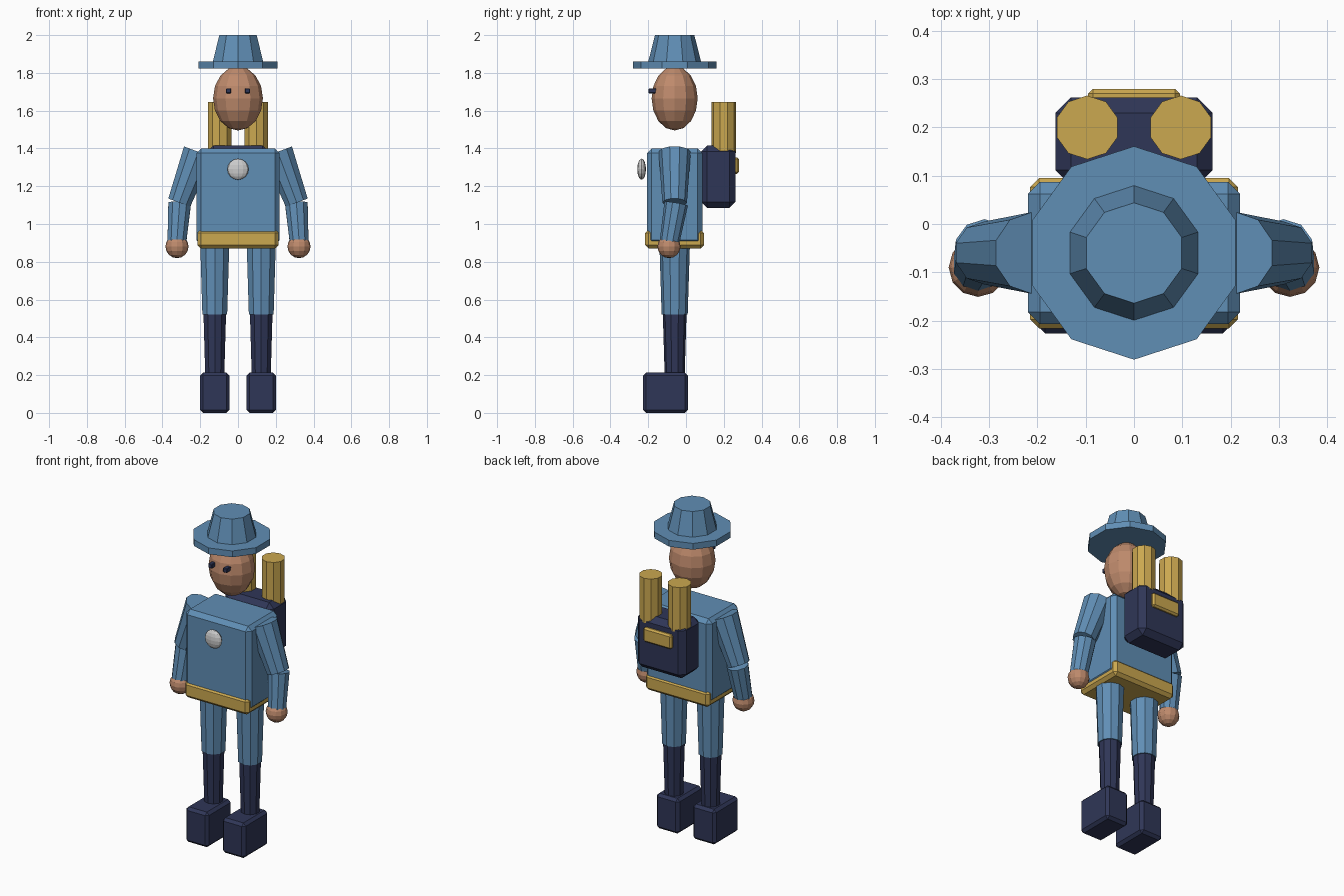
import bpy, bmesh
from mathutils import Vector, Matrix

if "Cube" in bpy.data.objects:
    bpy.data.objects.remove(bpy.data.objects["Cube"])


def srgb(r, g, b):
    lin = [((c / 255 + 0.055) / 1.055) ** 2.4 for c in (r, g, b)]
    return (*lin, 1.0)


def material(name, rgb):
    m = bpy.data.materials.new(name)
    m.diffuse_color = srgb(*rgb)
    m.use_nodes = True
    m.node_tree.nodes["Principled BSDF"].inputs["Base Color"].default_value = m.diffuse_color
    return m


BLUE = material("cloth blue", (96, 142, 181))
NAVY = material("dark navy", (47, 54, 87))
GOLD = material("mustard", (203, 168, 80))
SKIN = material("skin tan", (190, 138, 108))
SILVER = material("silver", (205, 205, 205))
CY = -0.06  # depth of the body's centre line


def finish(bm, name, mat):
    mesh = bpy.data.meshes.new(name)
    bmesh.ops.recalc_face_normals(bm, faces=bm.faces)
    bm.to_mesh(mesh)
    bm.free()
    mesh.materials.append(mat)
    ob = bpy.data.objects.new(name, mesh)
    bpy.context.collection.objects.link(ob)
    return ob


def box(name, mat, lo, hi, bevel=0.0):
    """Box between two corners, with a single-step chamfer."""
    lo, hi = Vector(lo), Vector(hi)
    bm = bmesh.new()
    bmesh.ops.create_cube(bm, size=1)
    bmesh.ops.scale(bm, vec=hi - lo, verts=bm.verts)
    bmesh.ops.translate(bm, vec=(lo + hi) / 2, verts=bm.verts)
    if bevel:
        bmesh.ops.bevel(bm, geom=bm.edges[:], offset=bevel, segments=1,
                        profile=0.5, affect='EDGES')
    return finish(bm, name, mat)


def limb(name, mat, a, b, ra, rb, sides=10):
    """Tapered prism from point a (radius ra) to point b (radius rb)."""
    a, b = Vector(a), Vector(b)
    axis = b - a
    bm = bmesh.new()
    # build it upright, then tilt it with the smallest turn
    bmesh.ops.create_cone(bm, cap_ends=True, segments=sides, radius1=ra,
                          radius2=rb, depth=axis.length)
    if axis.z < 0:
        bmesh.ops.scale(bm, vec=(1, 1, -1), verts=bm.verts)
        turn = Vector((0, 0, -1)).rotation_difference(axis)
    else:
        turn = Vector((0, 0, 1)).rotation_difference(axis)
    bm.transform(Matrix.Translation((a + b) / 2) @ turn.to_matrix().to_4x4())
    return finish(bm, name, mat)


def ball(name, mat, centre, radii, segments=12, rings=8):
    bm = bmesh.new()
    bmesh.ops.create_uvsphere(bm, u_segments=segments, v_segments=rings, radius=1)
    bmesh.ops.scale(bm, vec=radii, verts=bm.verts)
    bmesh.ops.translate(bm, vec=centre, verts=bm.verts)
    return finish(bm, name, mat)


# Trunk, belt and badge
box("torso", BLUE, (-0.22, -0.207, 0.89), (0.22, 0.087, 1.4), 0.025)
box("belt", GOLD, (-0.215, -0.216, 0.87), (0.215, 0.095, 0.97), 0.018)
ball("chest_badge", SILVER, (0, -0.235, 1.29), (0.056, 0.023, 0.056))

# Head and hat
ball("head", SKIN, (0, CY, 1.665), (0.132, 0.122, 0.17))
limb("hat_brim", BLUE, (0, CY, 1.823), (0, CY, 1.861), 0.221, 0.221)
limb("hat_crown", BLUE, (0, CY, 1.855), (0, CY, 2.0), 0.141, 0.104)

# Backpack with its flap
box("backpack", NAVY, (-0.163, 0.08, 1.085), (0.163, 0.262, 1.415), 0.032)
box("backpack_flap", GOLD, (-0.095, 0.245, 1.265), (0.095, 0.28, 1.353), 0.01)

for side, s in (("left", -1), ("right", 1)):
    # Eyes
    box(side + "_eye", NAVY, (s * 0.05 - 0.013, -0.198, 1.692),
        (s * 0.05 + 0.013, -0.15, 1.718), 0.003)

    # Carried rolls
    limb(side + "_roll", GOLD, (s * 0.097, 0.2, 1.375), (s * 0.097, 0.2, 1.645),
         0.066, 0.066)

    # Arm
    limb(side + "_upper_arm", BLUE, (s * 0.21, CY, 1.382),
         (s * 0.311, CY, 1.113), 0.085, 0.065)
    limb(side + "_forearm", BLUE, (s * 0.309, -0.052, 1.108),
         (s * 0.324, -0.088, 0.9), 0.063, 0.052)
    ball(side + "_hand", SKIN, (s * 0.323, -0.09, 0.881), (0.061, 0.061, 0.062))

    # Leg
    limb(side + "_thigh", BLUE, (s * 0.123, CY, 0.9), (s * 0.123, CY, 0.52),
         0.081, 0.069)
    limb(side + "_shin", NAVY, (s * 0.123, CY, 0.53), (s * 0.123, CY, 0.2),
         0.063, 0.053)
    box(side + "_boot", NAVY, (s * 0.123 - 0.077, -0.227, 0),
        (s * 0.123 + 0.077, 0.01, 0.213), 0.016)
